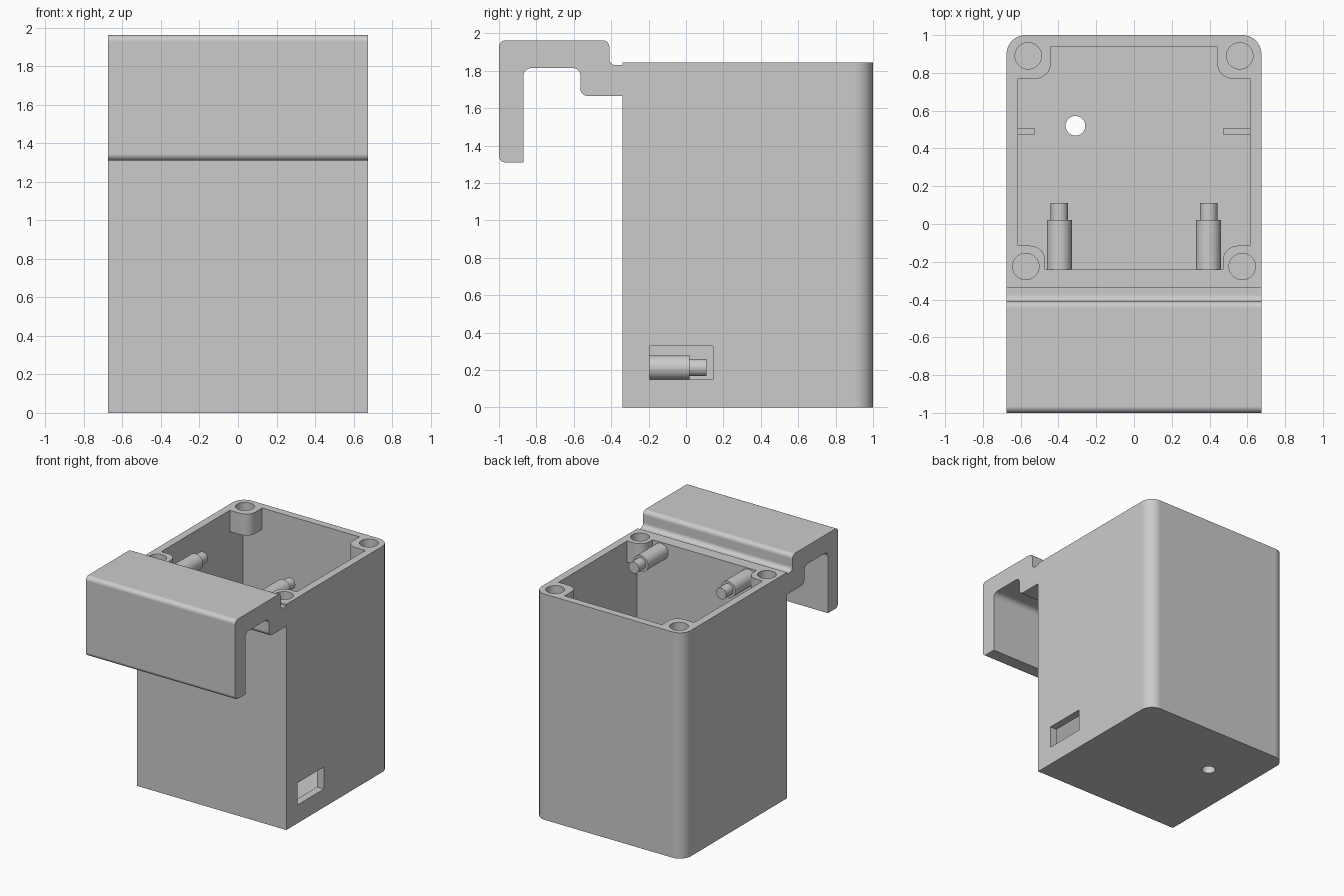
import bpy, bmesh, math
from mathutils import Vector

cube = bpy.data.objects.get("Cube")
if cube:
    bpy.data.objects.remove(cube, do_unlink=True)

grey = bpy.data.materials.new("plain_grey")
grey.use_nodes = True
grey.diffuse_color = (0.6, 0.6, 0.6, 1)
grey.node_tree.nodes["Principled BSDF"].inputs["Base Color"].default_value = (0.6, 0.6, 0.6, 1)

TOP, FLOOR, HALF = 1.845, 0.06, 0.675


def rounded(corners, steps=8):
    """Outline from square corners given as (a, b, radius)."""
    out = []
    for i, (a, b, r) in enumerate(corners):
        p = Vector((a, b))
        if r == 0:
            out.append(p)
            continue
        d1 = (Vector(corners[i - 1][:2]) - p).normalized()
        d2 = (Vector(corners[(i + 1) % len(corners)][:2]) - p).normalized()
        centre = p + r * (d1 + d2)
        for k in range(steps + 1):
            t = math.pi / 2 * k / steps
            out.append(centre - r * (d2 * math.cos(t) + d1 * math.sin(t)))
    return out


def prism(name, outline, lo, hi, axis="z"):
    """Extrude an outline along an axis; the outline is xy, yz or xz."""
    place = {"z": lambda a, b, h: (a, b, h),
             "x": lambda a, b, h: (h, a, b),
             "y": lambda a, b, h: (a, h, b)}[axis]
    bm = bmesh.new()
    rings = [[bm.verts.new(place(a, b, h)) for a, b in outline] for h in (lo, hi)]
    n = len(outline)
    bm.faces.new(rings[0])
    bm.faces.new(rings[1])
    for i in range(n):
        j = (i + 1) % n
        bm.faces.new((rings[0][i], rings[0][j], rings[1][j], rings[1][i]))
    bmesh.ops.recalc_face_normals(bm, faces=bm.faces)
    mesh = bpy.data.meshes.new(name)
    bm.to_mesh(mesh)
    bm.free()
    mesh.materials.append(grey)
    obj = bpy.data.objects.new(name, mesh)
    bpy.context.collection.objects.link(obj)
    return obj


def rect(a0, b0, a1, b1):
    return [(a0, b0), (a1, b0), (a1, b1), (a0, b1)]


def circle(a, b, r, n=40):
    return [(a + r * math.cos(2 * math.pi * i / n), b + r * math.sin(2 * math.pi * i / n))
            for i in range(n)]


def activate(obj):
    bpy.ops.object.select_all(action="DESELECT")
    obj.select_set(True)
    bpy.context.view_layer.objects.active = obj


def cut(target, cutter):
    mod = target.modifiers.new("cut", "BOOLEAN")
    mod.operation, mod.solver, mod.object = "DIFFERENCE", "EXACT", cutter
    activate(target)
    bpy.ops.object.modifier_apply(modifier=mod.name)
    bpy.data.objects.remove(cutter, do_unlink=True)


def finish(obj):
    activate(obj)
    bpy.ops.object.shade_smooth_by_angle(angle=math.radians(30))
    mod = obj.modifiers.new("even_normals", "WEIGHTED_NORMAL")
    mod.keep_sharp = True


# Box body with rounded rear corners
body = prism("box_body", rounded([(-HALF, -0.34, 0), (HALF, -0.34, 0),
                                  (HALF, 1, 0.1), (-HALF, 1, 0.1)]), 0, TOP)

# Cavity, narrowed near the rim to leave the four corner bosses
cut(body, prism("cavity_cutter", rect(-0.613, -0.24, 0.613, 0.94), FLOOR, 1.67))
right_side = [(0.47, -0.24, 0), (0.47, -0.115, 0.08), (0.613, -0.115, 0),
              (0.613, 0.77, 0), (0.44, 0.77, 0.08), (0.44, 0.94, 0)]
left_side = [(-x, y, r) for x, y, r in reversed(right_side)]
cut(body, prism("rim_cutter", rounded(right_side + left_side), 1.6, TOP + 0.1))

# Screw holes, drain hole and side window
for side in (-1, 1):
    for x, y in ((0.56, 0.89), (0.573, -0.225)):
        cut(body, prism("screw_cutter", circle(side * x, y, 0.07), 1.73, TOP + 0.1))
cut(body, prism("drain_cutter", circle(-0.31, 0.52, 0.052), -0.1, 0.2))
cut(body, prism("window_cutter", rect(-0.195, 0.15, 0.145, 0.33), 0.55, 0.8, "x"))
finish(body)

# Hanging hook, one profile across the full width
hook = prism("hanging_hook", rounded([
    (-0.33, 1.83, 0), (-0.41, 1.83, 0.035), (-0.41, 1.963, 0.035), (-1, 1.963, 0.035),
    (-1, 1.31, 0.035), (-0.87, 1.31, 0), (-0.87, 1.815, 0.045), (-0.565, 1.815, 0.04),
    (-0.565, 1.665, 0.04), (-0.33, 1.665, 0)]), -HALF, HALF, "x")
finish(hook)

for side, label in ((-1, "right"), (1, "left")):
    # Stepped mounting pegs on the inside of the front wall
    for z, level in ((0.213, "lower"), (1.77, "upper")):
        x = side * 0.395
        finish(prism(f"{level}_{label}_peg", circle(x, z, 0.066), -0.25, 0.02, "y"))
        finish(prism(f"{level}_{label}_peg_tip", circle(x, z, 0.046), 0.01, 0.11, "y"))
    # Low guide ribs on the side walls
    inner = 0.525 if side < 0 else 0.47
    lo, hi = sorted((side * inner, side * 0.625))
    prism(f"{label}_guide_rib", rect(lo, 0.473, hi, 0.505), FLOOR - 0.01, 0.5)
